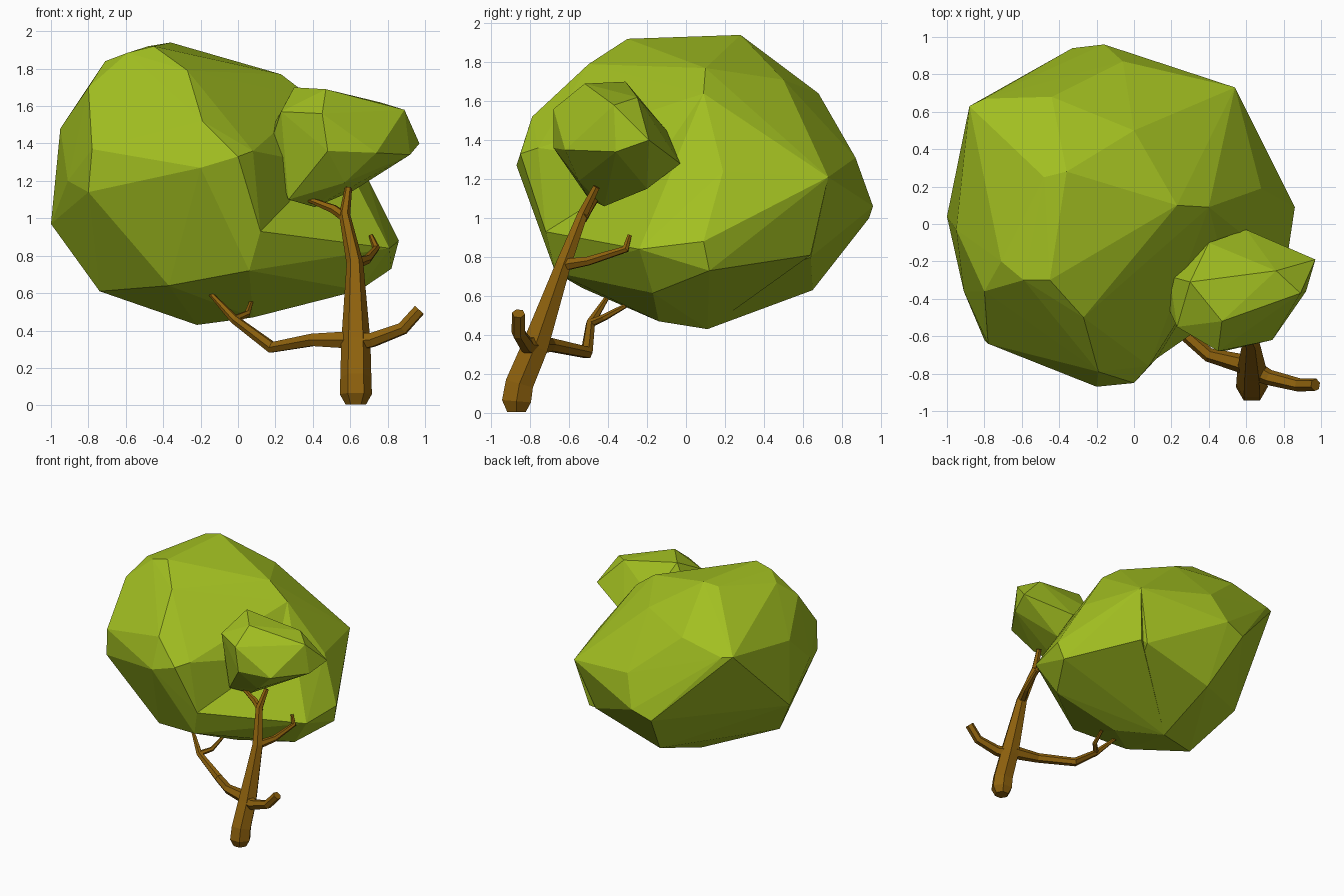
import bpy
import bmesh

default_cube = bpy.data.objects.get("Cube")
if default_cube:
    bpy.data.objects.remove(default_cube, do_unlink=True)


def make_material(name, colour):
    material = bpy.data.materials.new(name)
    material.use_nodes = True
    material.diffuse_color = colour
    shader = next(n for n in material.node_tree.nodes if n.type == 'BSDF_PRINCIPLED')
    shader.inputs["Base Color"].default_value = colour
    shader.inputs["Roughness"].default_value = 0.9
    return material


leaf_green = make_material("leaf green", (0.36, 0.52, 0.015, 1))
bark_brown = make_material("bark brown", (0.27, 0.12, 0.004, 1))


def faceted_clump(name, corners):
    """Wrap a convex flat-shaded shell around the corner points of a leaf clump."""
    mesh = bpy.data.meshes.new(name)
    bm = bmesh.new()
    for corner in corners:
        bm.verts.new(corner)
    bmesh.ops.convex_hull(bm, input=bm.verts)
    spare = [v for v in bm.verts if not v.link_faces]
    bmesh.ops.delete(bm, geom=spare, context='VERTS')
    bmesh.ops.recalc_face_normals(bm, faces=bm.faces)
    bm.to_mesh(mesh)
    bm.free()
    mesh.materials.append(leaf_green)
    clump = bpy.data.objects.new(name, mesh)
    bpy.context.collection.objects.link(clump)


def limb(name, stations):
    """Sweep a tapering six-sided tube along (x, y, z, radius) stations."""
    curve = bpy.data.curves.new(name, 'CURVE')
    curve.dimensions = '3D'
    curve.bevel_depth = 1
    curve.bevel_resolution = 1
    curve.use_fill_caps = True
    spline = curve.splines.new('POLY')
    spline.points.add(len(stations) - 1)
    spline.use_smooth = False
    for point, (x, y, z, radius) in zip(spline.points, stations):
        point.co = (x, y, z, 1)
        point.radius = radius
    curve.materials.append(bark_brown)
    tube = bpy.data.objects.new(name, curve)
    bpy.context.collection.objects.link(tube)
    bpy.ops.object.select_all(action='DESELECT')
    tube.select_set(True)
    bpy.context.view_layer.objects.active = tube
    bpy.ops.object.convert(target='MESH')
    bpy.ops.object.shade_flat()


# Main canopy: crown, front, flanks, back and underside corners
crown = [(-.36, .28, 1.94), (-.48, .25, 1.92), (-.45, -.3, 1.92), (-.59, -.3, 1.885),
         (-.71, -.2, 1.84), (-.27, -.5, 1.79), (.23, .1, 1.77), (0, .5, 1.71)]
front = [(-.19, -.79, 1.52), (-.2, -.87, 1.27), (0, -.85, 1.33), (.08, -.76, 1.36),
         (.12, -.72, .93), (.06, -.67, .72), (-.78, -.64, 1.37), (-.8, -.62, 1.14)]
left_flank = [(.4, .09, 1.64), (.68, .19, 1.24)]
right_flank = [(-.95, -.03, 1.48), (-1, .04, .97), (-.91, -.36, 1.2),
               (-.88, .63, 1.57), (-.8, -.36, 1.7)]
back = [(-.44, .68, 1.64), (-.8, .67, 1.56), (-.06, .87, 1.31),
        (-.16, .96, 1.06), (-.33, .94, 1), (.54, .73, 1.21)]
underside = [(-.74, -.2, .61), (-.37, -.53, .64), (-.22, .11, .43),
             (.08, -.14, .47), (-.21, .65, .63), (.4, .64, .8)]
faceted_clump("main_canopy", crown + front + left_flank + right_flank + back + underside)

# Side lobe bulging from the lower canopy
faceted_clump("side_lobe", [
    (.4, .09, 1.64), (.68, .19, 1.24), (.86, .09, .88),
    (.81, -.24, .84), (.35, -.45, .82), (.12, -.72, .93), (.06, -.67, .72),
    (.65, -.17, .615), (.82, .12, .73), (.54, .73, 1.21), (.46, .64, .81),
    (-.22, .11, .43), (.08, -.14, .47)])

# Small clump at the tip of the trunk
faceted_clump("small_canopy", [
    (.3, -.31, 1.7), (.47, -.52, 1.69), (.76, -.25, 1.62), (.89, -.37, 1.58),
    (.97, -.19, 1.4), (.92, -.36, 1.34), (.17, -.42, 1.39), (.19, -.28, 1.5),
    (.23, -.55, 1.57), (.45, -.68, 1.56), (.48, -.68, 1.36), (.74, -.62, 1.35),
    (.6, -.03, 1.28), (.4, -.1, 1.45), (.62, -.2, 1.15), (.41, -.42, 1.06),
    (.27, -.5, 1.1), (.22, -.3, 1.2), (.57, -.55, 1.19)])

# Leaning trunk with a blunt foot, and its fork
limb("trunk", [(.63, -.87, .005, .055), (.63, -.87, .06, .086), (.63, -.855, .15, .083),
               (.63, -.775, .34, .078), (.625, -.63, .76, .045), (.57, -.53, 1.02, .03),
               (.59, -.46, 1.16, .02)])
limb("trunk_fork", [(.58, -.53, 1, .028), (.51, -.5, 1.05, .025), (.38, -.46, 1.1, .015)])

# Side branches and twigs
limb("short_branch", [(.63, -.775, .34, .055), (.72, -.82, .35, .042),
                      (.88, -.86, .41, .036), (.97, -.86, .51, .034)])
limb("long_branch", [(.63, -.76, .35, .055), (.4, -.7, .35, .038), (.18, -.51, .31, .034),
                     (-.02, -.49, .46, .025), (-.15, -.4, .6, .012)])
limb("long_branch_twig", [(-.02, -.49, .46, .022), (.05, -.42, .49, .018),
                          (.07, -.31, .55, .012)])
limb("upper_branch", [(.625, -.63, .76, .035), (.69, -.5, .78, .025),
                      (.74, -.31, .84, .02), (.71, -.29, .91, .012)])
